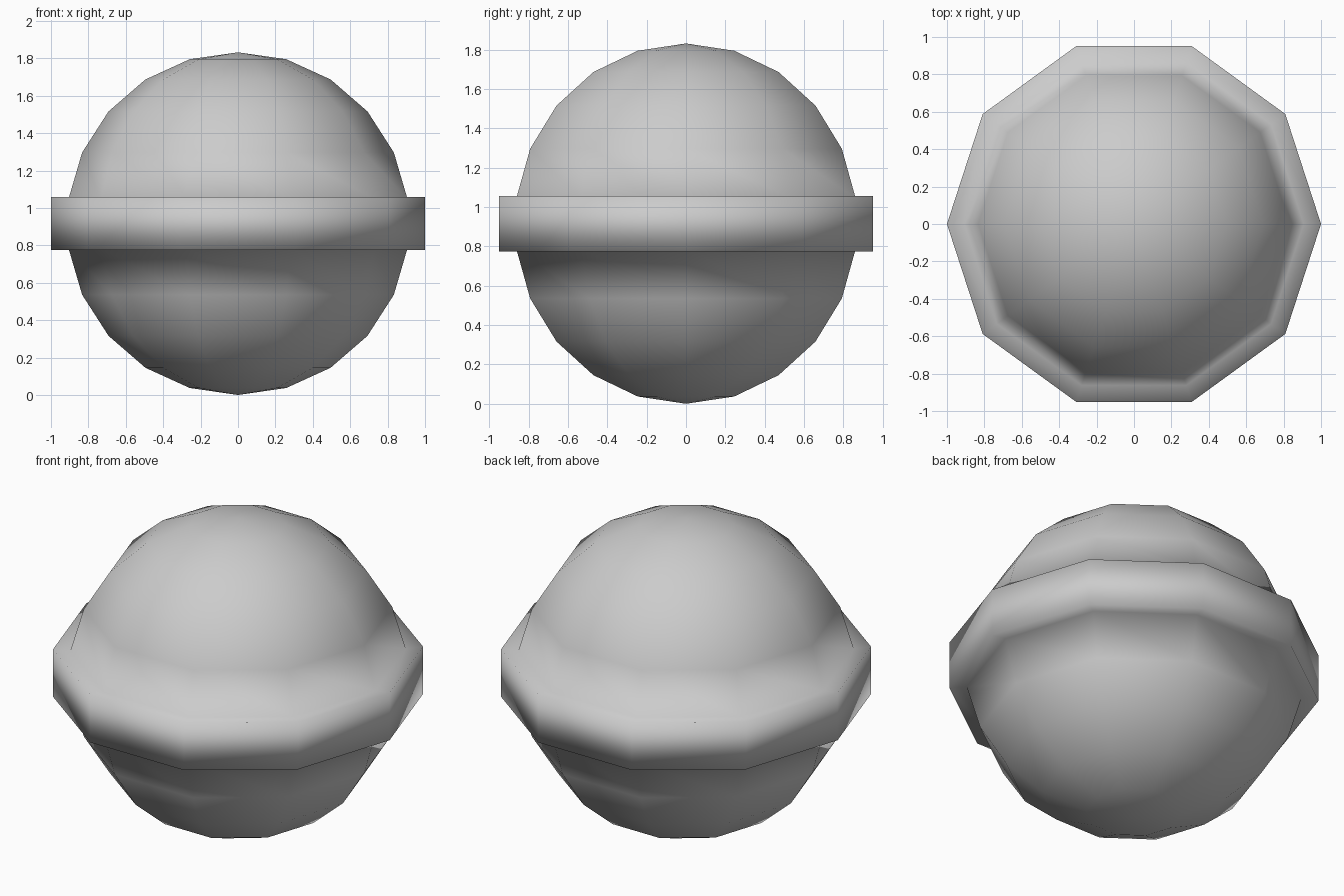
import bpy, bmesh
from mathutils import Matrix

if "Cube" in bpy.data.objects:
    bpy.data.objects.remove(bpy.data.objects["Cube"])

R = 0.916            # ball radius
SEGMENTS, RINGS = 10, 11

# Low-poly ball with poles up and down, corners on the x axis
bm = bmesh.new()
bmesh.ops.create_uvsphere(bm, u_segments=SEGMENTS, v_segments=RINGS, radius=R)
widest = max(abs(v.co.x) for v in bm.verts)
if widest < max(abs(v.co.y) for v in bm.verts) - 0.001:
    bmesh.ops.rotate(bm, verts=bm.verts, matrix=Matrix.Rotation(1.5707963, 3, 'Z'))

# Raised belt: push the middle band of faces outward
band = [f for f in bm.faces if abs(f.calc_center_median().z) < 0.02]
out = bmesh.ops.extrude_face_region(bm, geom=band)
belt = [g for g in out["geom"] if isinstance(g, bmesh.types.BMVert)]
if any(f.is_valid for f in band):
    bmesh.ops.delete(bm, geom=[f for f in band if f.is_valid], context='FACES_ONLY')
reach = max(v.co.xy.length for v in belt)
for v in belt:
    v.co.x /= reach
    v.co.y /= reach
    v.co.z = 0.1415 if v.co.z > 0 else -0.1415

# Stand it on the floor, smooth all over
bmesh.ops.translate(bm, verts=bm.verts, vec=(0, 0, R))
bmesh.ops.recalc_face_normals(bm, faces=bm.faces)
for f in bm.faces:
    f.smooth = True
mesh = bpy.data.meshes.new("belted_ball")
bm.to_mesh(mesh)
bm.free()
bpy.context.collection.objects.link(bpy.data.objects.new("belted_ball", mesh))
